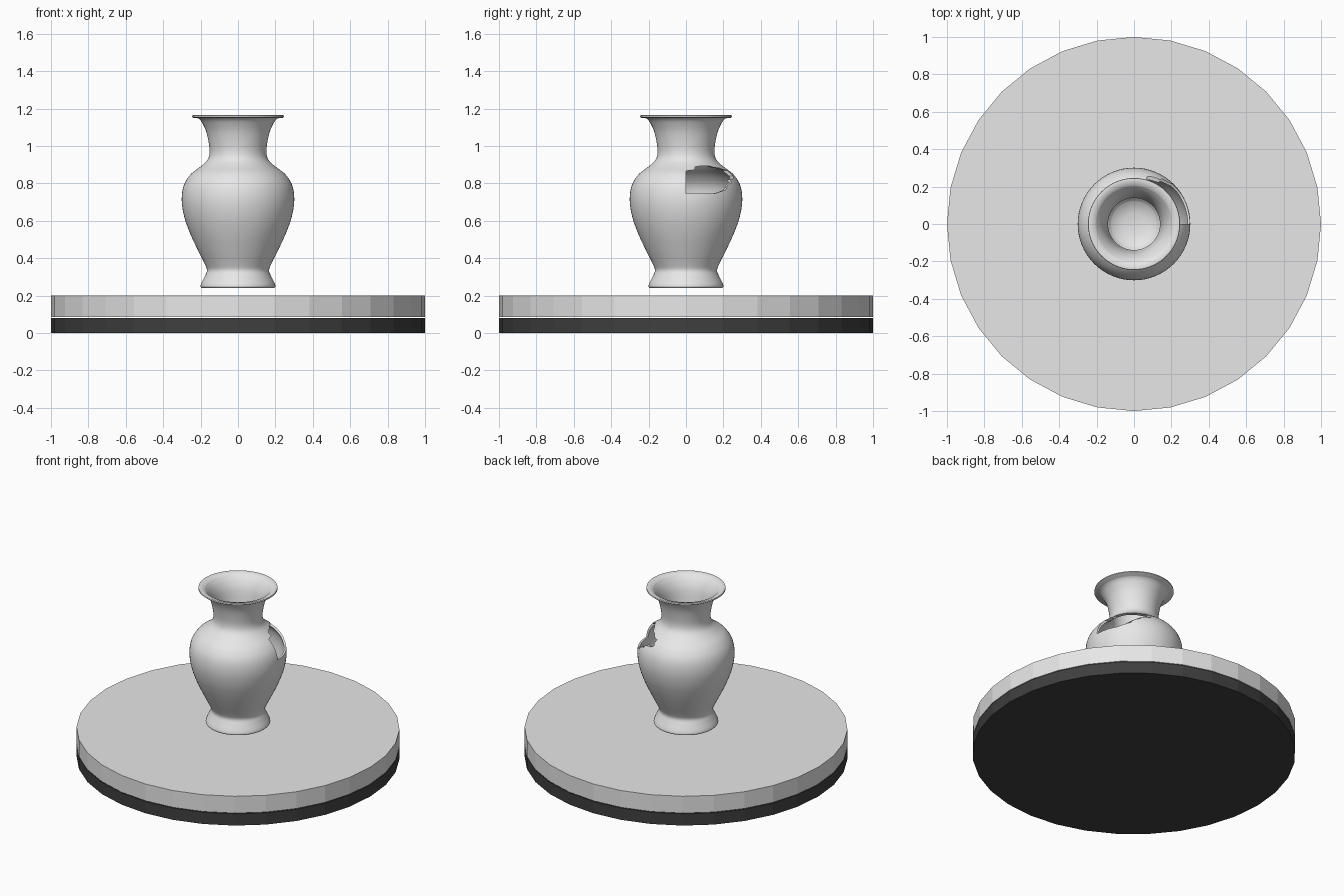
import bpy, bmesh, math

if "Cube" in bpy.data.objects:
    bpy.data.objects.remove(bpy.data.objects["Cube"])


def material(name, rgb):
    m = bpy.data.materials.new(name)
    m.diffuse_color = (*rgb, 1)
    m.use_nodes = True
    m.node_tree.nodes["Principled BSDF"].inputs["Base Color"].default_value = m.diffuse_color
    return m


def add_object(name, bm, mat):
    bmesh.ops.recalc_face_normals(bm, faces=bm.faces)
    me = bpy.data.meshes.new(name)
    bm.to_mesh(me)
    bm.free()
    me.materials.append(mat)
    ob = bpy.data.objects.new(name, me)
    bpy.context.collection.objects.link(ob)
    return ob


def activate(ob):
    bpy.ops.object.select_all(action='DESELECT')
    ob.select_set(True)
    bpy.context.view_layer.objects.active = ob


def disc(name, z0, z1, mat, sides=32):
    bm = bmesh.new()
    bmesh.ops.create_cone(bm, cap_ends=True, segments=sides, radius1=1, radius2=1, depth=z1 - z0)
    bmesh.ops.translate(bm, verts=bm.verts, vec=(0, 0, (z0 + z1) / 2))
    return add_object(name, bm, mat)


def smooth_curve(pts, steps=4):
    """Catmull-Rom through profile points."""
    out = []
    for i in range(len(pts) - 1):
        p = [pts[max(i - 1, 0)], pts[i], pts[i + 1], pts[min(i + 2, len(pts) - 1)]]
        for s in range(steps):
            t = s / steps
            out.append(tuple(0.5 * (2 * b + (c - a) * t + (2 * a - 5 * b + 4 * c - d) * t ** 2
                                    + (3 * b - a - 3 * c + d) * t ** 3)
                             for a, b, c, d in zip(*p)))
    return out + [pts[-1]]


def lathe(name, profile, mat, n=64):
    """Revolve (r, z) points; first and last lie on the axis."""
    bm = bmesh.new()
    rings = []
    for r, z in profile:
        if r < 1e-5:
            rings.append([bm.verts.new((0, 0, z))] * n)
        else:
            rings.append([bm.verts.new((r * math.cos(2 * math.pi * k / n),
                                        r * math.sin(2 * math.pi * k / n), z)) for k in range(n)])
    for a, b in zip(rings, rings[1:]):
        for k in range(n):
            j = (k + 1) % n
            bm.faces.new(list(dict.fromkeys((a[k], a[j], b[j], b[k]))))
    return add_object(name, bm, mat)


grey = material("light_grey", (0.8, 0.8, 0.8))
black = material("near_black", (0.05, 0.05, 0.05))

# Display base: dark lower disc and grey upper disc
disc("lower_disc", 0.0, 0.08, black)
disc("upper_disc", 0.085, 0.2, grey)

# Hollow vase
outer = smooth_curve([(0.195, 0.242), (0.20, 0.25), (0.195, 0.268), (0.177, 0.305), (0.166, 0.335),
                      (0.178, 0.37), (0.213, 0.44), (0.255, 0.53), (0.287, 0.62), (0.301, 0.71),
                      (0.290, 0.79), (0.252, 0.85), (0.20, 0.89), (0.164, 0.925), (0.152, 0.965),
                      (0.157, 1.02), (0.171, 1.08), (0.195, 1.13), (0.212, 1.148)])
rim = [(0.240, 1.151), (0.246, 1.156), (0.244, 1.164), (0.236, 1.166)]
inner = smooth_curve([(0.205, 1.155), (0.18, 1.125), (0.158, 1.08), (0.145, 1.02), (0.139, 0.965),
                      (0.15, 0.92), (0.188, 0.88), (0.238, 0.84), (0.277, 0.785), (0.288, 0.71),
                      (0.274, 0.62), (0.242, 0.53), (0.20, 0.44), (0.163, 0.37), (0.12, 0.32)])
vase = lathe("vase", [(0, 0.242)] + outer + rim + inner + [(0.06, 0.302), (0, 0.30)], grey)

# Broken opening in the shoulder, given as (angle, z) and cut radially
hole = [(0.2, 0.745), (15, 0.745), (30, 0.745), (50, 0.79), (60, 0.82), (75, 0.84), (73, 0.87),
        (58, 0.882), (39, 0.894), (15, 0.89), (12, 0.872), (0.2, 0.866)]
bm = bmesh.new()
loops = [[bm.verts.new((r * math.cos(math.radians(a)), r * math.sin(math.radians(a)), z))
          for a, z in hole] for r in (0.11, 0.5)]
for i in range(len(hole)):
    j = (i + 1) % len(hole)
    bm.faces.new((loops[0][i], loops[0][j], loops[1][j], loops[1][i]))
caps = [bm.faces.new(l) for l in loops]
bmesh.ops.triangulate(bm, faces=caps)
cutter = add_object("hole_cutter", bm, grey)
cutter.hide_render = True

mod = vase.modifiers.new("hole", 'BOOLEAN')
mod.operation = 'DIFFERENCE'
mod.solver = 'EXACT'
mod.object = cutter
activate(vase)
bpy.ops.object.modifier_apply(modifier=mod.name)
bpy.data.objects.remove(cutter)
bpy.ops.object.shade_smooth_by_angle(angle=math.radians(40))
